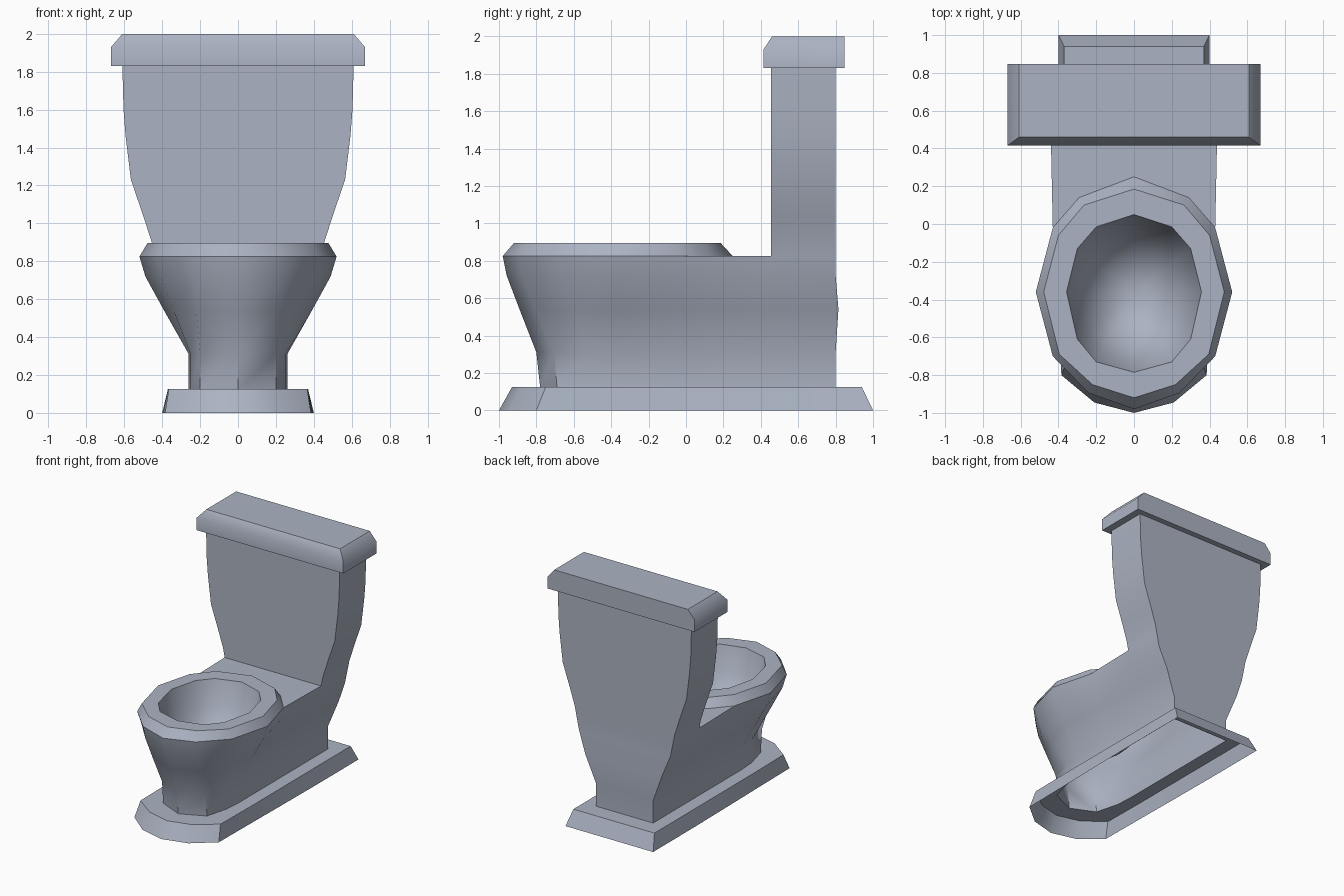
import bpy, bmesh, math

cube = bpy.data.objects.get("Cube")
if cube:
    bpy.data.objects.remove(cube)

COLOUR = (0.41, 0.45, 0.54, 1.0)
mat = bpy.data.materials.new("blue grey ceramic")
mat.use_nodes = True
mat.diffuse_color = COLOUR
bsdf = mat.node_tree.nodes["Principled BSDF"]
bsdf.inputs["Base Color"].default_value = COLOUR
bsdf.inputs["Roughness"].default_value = 0.6


def mirrored(half):
    """Close a half outline (front to back on +x) into a full ring."""
    return half + [(-x, y) for x, y in reversed(half) if x > 0]


def blend(a, b, t):
    return [(p[0] + (q[0] - p[0]) * t, p[1] + (q[1] - p[1]) * t) for p, q in zip(a, b)]


def scaled(half, s, cy):
    return [(x * s, cy + (y - cy) * s) for x, y in half]


def loft(name, layers, cap_bottom=False, cap_top=False):
    """Skin a stack of (z, half outline) layers."""
    bm = bmesh.new()
    rings = [[bm.verts.new((x, y, z)) for x, y in mirrored(half)] for z, half in layers]
    for low, high in zip(rings, rings[1:]):
        n = len(low)
        for i in range(n):
            j = (i + 1) % n
            bm.faces.new((low[i], low[j], high[j], high[i]))
    if cap_bottom:
        bm.faces.new(rings[0][::-1])
    if cap_top:
        bm.faces.new(rings[-1])
    mesh = bpy.data.meshes.new(name)
    bm.to_mesh(mesh)
    bm.free()
    mesh.materials.append(mat)
    obj = bpy.data.objects.new(name, mesh)
    bpy.context.collection.objects.link(obj)
    bpy.ops.object.select_all(action='DESELECT')
    obj.select_set(True)
    bpy.context.view_layer.objects.active = obj
    bpy.ops.object.shade_smooth_by_angle(angle=math.radians(45))
    return obj


# Half outlines seen from above
foot = [(0, -.78), (.2, -.69), (.25, -.5), (.26, -.36), (.26, -.02), (.26, .455), (.26, .8)]
ankle = [(0, -.8), (.2, -.705)] + foot[2:]
shoulder = [(0, -.98), (.24, -.895), (.43, -.7), (.52, -.36), (.43, -.02), (.44, .455), (.44, .8)]
base_low = [(0, -1), (.21, -.945), (.385, -.8), (.39, -.36), (.395, 0), (.4, .455), (.4, 1)]
base_high = [(0, -.93), (.19, -.88), (.365, -.75), (.37, -.36), (.37, 0), (.37, .455), (.37, .94)]
rim_outer = shoulder[:5] + [(.29, .14), (0, .25)]
rim_top = [(0, -.92), (.22, -.85), (.395, -.69), (.478, -.36), (.4, -.06), (.265, .1), (0, .185)]
rim_inner = [(0, -.785), (.2, -.73), (.3, -.61), (.357, -.36), (.3, -.13), (.2, -.015), (0, .05)]

# Flared hollow base with a flat ledge around the pedestal
loft("base", [(0, base_low), (.125, base_high), (.125, foot)])

# Pedestal widening into the bowl body
middle = blend(ankle, shoulder, .5)
middle[-1] = (middle[-1][0], .815)
loft("pedestal", [(.125, foot), (.31, ankle), (.54, middle),
                  (.72, blend(ankle, shoulder, .88)), (.825, shoulder)])

# Rim and hollow bowl
bowl = [(.7, .87), (.56, .66), (.47, .4), (.44, .15)]
loft("bowl_rim", [(.825, rim_outer), (.895, rim_top), (.895, rim_inner)]
     + [(z, scaled(rim_inner, s, -.37)) for z, s in bowl], cap_top=True)

# Flat deck between rim and tank
bm = bmesh.new()
deck_half = [(.44, .455), (.43, -.02), (.29, .14), (0, .25)]
bm.faces.new([bm.verts.new((x, y, .825)) for x, y in reversed(mirrored(deck_half))])
bm.normal_update()
for f in bm.faces:
    if f.normal.z < 0:
        f.normal_flip()
deck_mesh = bpy.data.meshes.new("deck")
bm.to_mesh(deck_mesh)
bm.free()
deck_mesh.materials.append(mat)
bpy.context.collection.objects.link(bpy.data.objects.new("deck", deck_mesh))

# Tank tapering down to the body
tank = [(.825, .44), (.9, .455), (1.04, .5), (1.23, .565), (1.46, .593), (1.6, .604), (1.83, .61)]
loft("tank", [(z, [(w, .455), (w, .8)]) for z, w in tank], cap_top=True)

# Lid, chamfered at the front and sides
lid_edge = [(.67, .415), (.67, .847)]
loft("tank_lid", [(1.83, lid_edge), (1.93, lid_edge), (2, [(.61, .46), (.61, .847)])],
     cap_bottom=True, cap_top=True)
